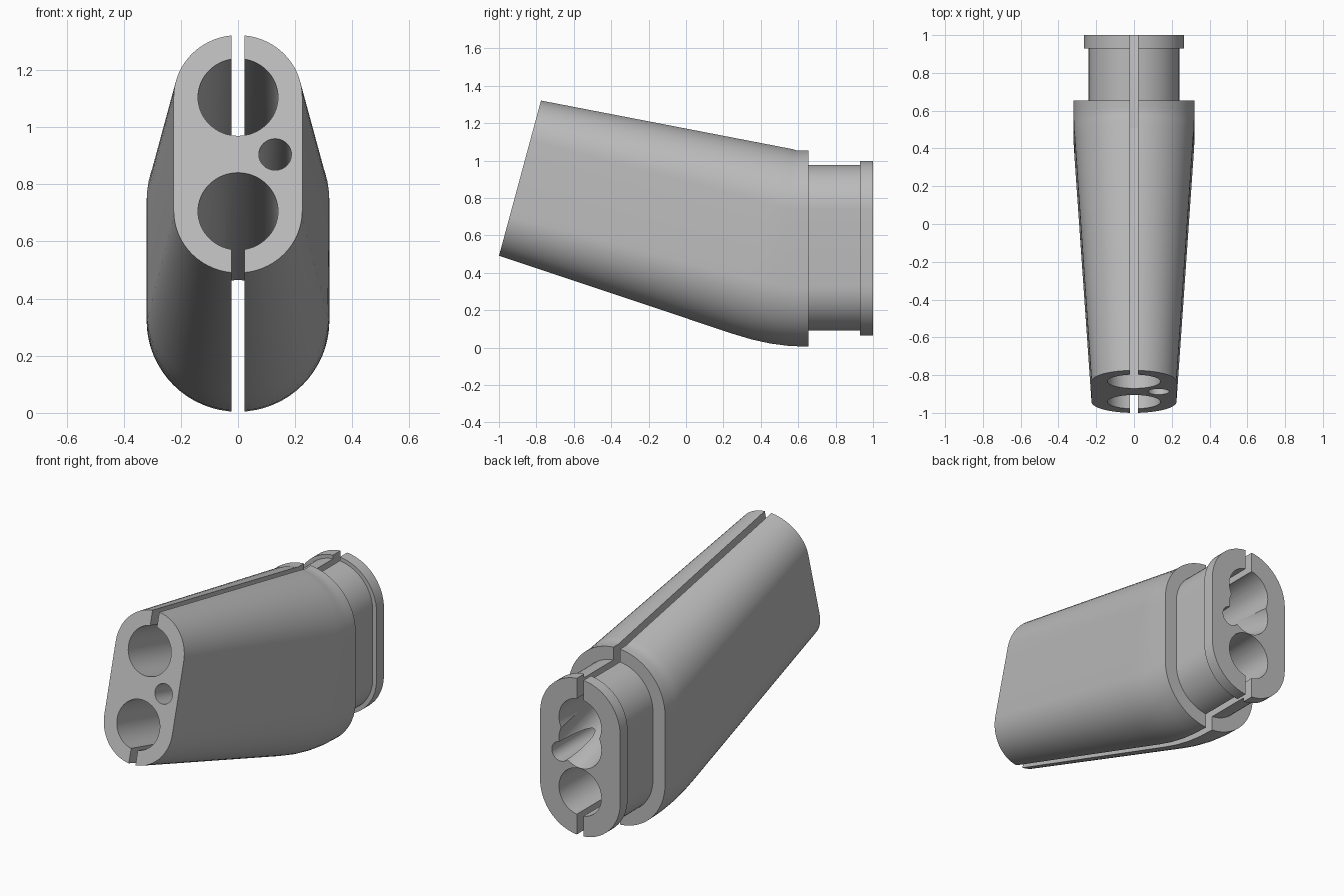
import bpy, bmesh, math
from mathutils import Vector

if "Cube" in bpy.data.objects:
    bpy.data.objects.remove(bpy.data.objects["Cube"], do_unlink=True)

grey = bpy.data.materials.new("mid_grey")
grey.use_nodes = True
grey.diffuse_color = (0.5, 0.5, 0.5, 1)
grey.node_tree.nodes["Principled BSDF"].inputs["Base Color"].default_value = (0.5, 0.5, 0.5, 1)

ARC = 32


def make_object(name, bm):
    bmesh.ops.recalc_face_normals(bm, faces=bm.faces)
    mesh = bpy.data.meshes.new(name)
    bm.to_mesh(mesh)
    bm.free()
    mesh.materials.append(grey)
    ob = bpy.data.objects.new(name, mesh)
    bpy.context.collection.objects.link(ob)
    return ob


def slot_ring(bm, bottom, top, r):
    """Upright rounded section between two (y, z) points, in a plane that may lean."""
    b, t = Vector((0, *bottom)), Vector((0, *top))
    up = (t - b).normalized()
    side = Vector((1, 0, 0))
    ring = []
    for centre, start in ((t - up * r, 0), (b + up * r, math.pi)):
        for i in range(ARC + 1):
            a = start + math.pi * i / ARC
            ring.append(bm.verts.new(centre + side * r * math.cos(a) + up * r * math.sin(a)))
    return ring


def loft(name, sections):
    bm = bmesh.new()
    rings = [slot_ring(bm, *s) for s in sections]
    n = len(rings[0])
    for p, q in zip(rings, rings[1:]):
        for i in range(n):
            j = (i + 1) % n
            bm.faces.new((p[i], p[j], q[j], q[i]))
    bm.faces.new(rings[0])
    bm.faces.new(rings[-1])
    return make_object(name, bm)


def bore(name, start, end, r):
    a, b = Vector(start), Vector(end)
    bm = bmesh.new()
    bmesh.ops.create_cone(bm, cap_ends=True, segments=64, radius1=r, radius2=r,
                          depth=(b - a).length)
    ob = make_object(name, bm)
    ob.data.transform((b - a).to_track_quat('Z', 'Y').to_matrix().to_4x4())
    ob.location = (a + b) / 2
    return ob


def slit(name, outline, half=0.022):
    bm = bmesh.new()
    face = bm.faces.new([bm.verts.new((-half, y, z)) for y, z in outline])
    ext = bmesh.ops.extrude_face_region(bm, geom=[face])
    bmesh.ops.translate(bm, vec=(2 * half, 0, 0),
                        verts=[v for v in ext["geom"] if isinstance(v, bmesh.types.BMVert)])
    return make_object(name, bm)


# Outer housing: leaning tapered grip, rounded heel, neck and end collar
housing = loft("housing", [
    ((-1.0, 0.49), (-0.775, 1.322), 0.225),
    ((0.25, 0.073), (0.54, 1.068), 0.314),
    ((0.35, 0.043), (0.575, 1.061), 0.319),
    ((0.45, 0.021), (0.59, 1.056), 0.32),
    ((0.55, 0.008), (0.62, 1.055), 0.32),
    ((0.655, 0.004), (0.655, 1.055), 0.32),
    ((0.655, 0.09), (0.655, 0.978), 0.24),
    ((0.93, 0.09), (0.93, 0.978), 0.24),
    ((0.93, 0.065), (0.93, 1.0), 0.265),
    ((1.0, 0.065), (1.0, 1.0), 0.265),
])

# Channel centre lines: they slope down from the front, then run level to the back
SLOPE = -0.268
UPPER, LOWER, SIDE = (-0.835, 1.105), (-0.94, 0.705), (-0.89, 0.905)


def height(line, y):
    return line[1] + SLOPE * (y - line[0])


def bend(line, z):
    return line[0] + (z - line[1]) / SLOPE


cutters = []
for name, line, x, r, level, through in (
        ("upper_channel", UPPER, 0, 0.14, 0.74, True),
        ("lower_channel", LOWER, 0, 0.14, 0.325, False),
        ("side_channel", SIDE, 0.13, 0.057, 0.533, False)):
    y = bend(line, level)
    end = 1.15 if through else y + 0.02
    cutters.append(bore(name + "_slope", (x, -1.2, height(line, -1.2)),
                        (x, end, height(line, end)), r))
    cutters.append(bore(name + "_level", (x, y - 0.02, level), (x, 1.1, level), r))

# Thin slits that open both main channels along the top and the underside
for name, line, level, outer in (("top_slit", UPPER, 0.74, 2), ("bottom_slit", LOWER, 0.325, -1)):
    cutters.append(slit(name, [(-1.2, outer), (-1.2, height(line, -1.2)),
                               (bend(line, level), level), (1.2, level), (1.2, outer)]))

# Cut, then discard the cutters
bpy.ops.object.select_all(action='DESELECT')
bpy.context.view_layer.objects.active = housing
housing.select_set(True)
for c in cutters:
    c.hide_render = True
    mod = housing.modifiers.new(c.name, 'BOOLEAN')
    mod.operation = 'DIFFERENCE'
    mod.solver = 'EXACT'
    mod.object = c
    bpy.ops.object.modifier_apply(modifier=mod.name)
for c in cutters:
    bpy.data.objects.remove(c, do_unlink=True)

bpy.ops.object.shade_smooth_by_angle(angle=math.radians(25))
